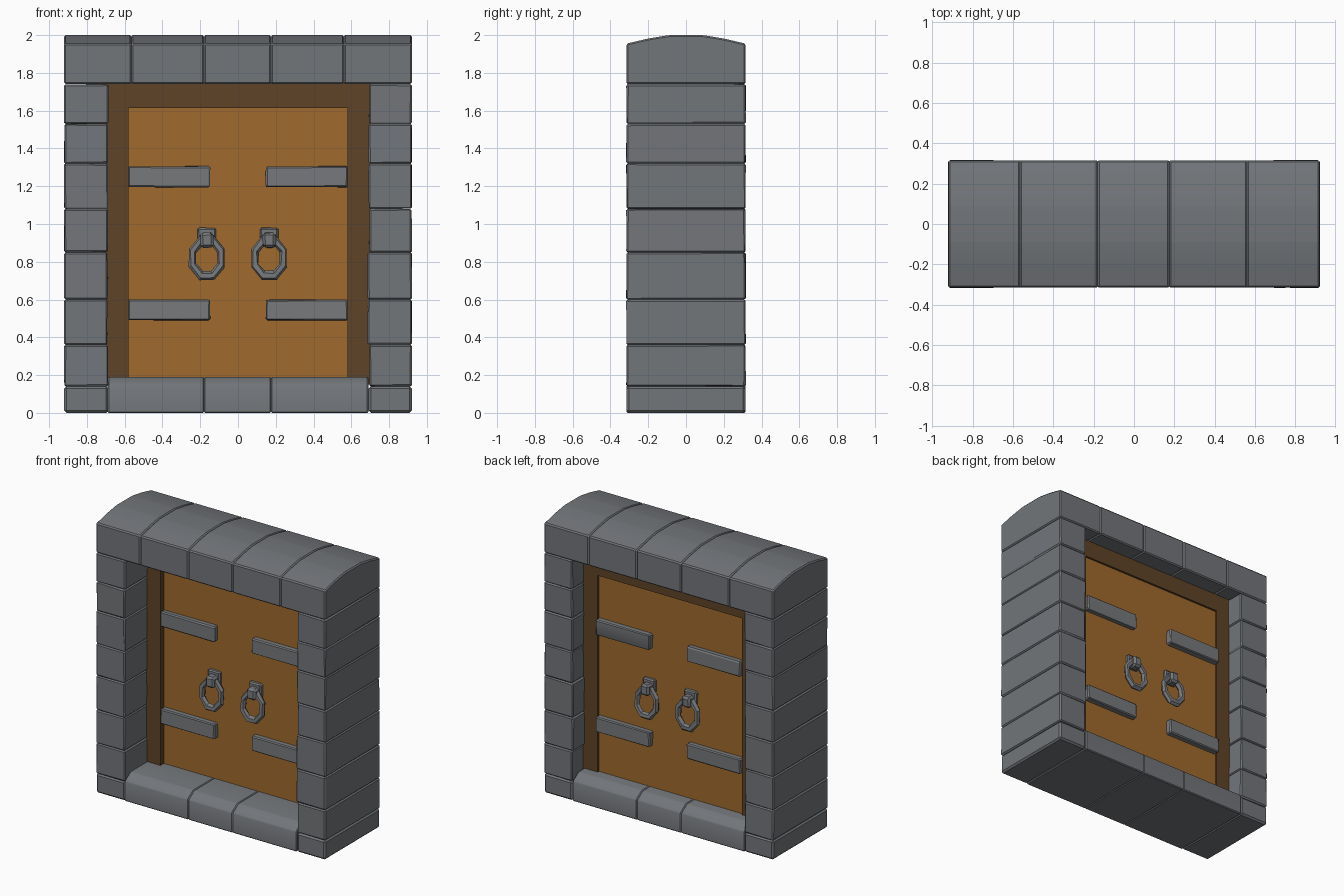
import bpy, bmesh, math, random
from mathutils import Matrix, Vector

random.seed(4)
if "Cube" in bpy.data.objects:
    bpy.data.objects.remove(bpy.data.objects["Cube"], do_unlink=True)


def material(name, rgb):
    m = bpy.data.materials.new(name)
    m.use_nodes = True
    m.diffuse_color = (*rgb, 1)
    m.node_tree.nodes["Principled BSDF"].inputs["Base Color"].default_value = (*rgb, 1)
    return m


stone = material("grey stone", (0.17, 0.18, 0.195))
wood = material("orange wood", (0.35, 0.145, 0.026))
dark_wood = material("dark wood", (0.115, 0.057, 0.02))
iron = material("grey iron", (0.185, 0.19, 0.2))


def finish(name, bm, mat, bevel=0.0, jitter=0.0, angle=30):
    if bevel:
        bmesh.ops.bevel(bm, geom=bm.edges[:], offset=bevel, segments=1,
                        affect='EDGES', clamp_overlap=True)
    for v in bm.verts:
        v.co += Vector([random.uniform(-jitter, jitter) for _ in range(3)])
    bmesh.ops.recalc_face_normals(bm, faces=bm.faces[:])
    me = bpy.data.meshes.new(name)
    bm.to_mesh(me)
    bm.free()
    me.materials.append(mat)
    ob = bpy.data.objects.new(name, me)
    bpy.context.collection.objects.link(ob)
    bpy.ops.object.select_all(action='DESELECT')
    ob.select_set(True)
    bpy.context.view_layer.objects.active = ob
    bpy.ops.object.shade_smooth_by_angle(angle=math.radians(angle))
    return ob


def prism(name, profile, x0, x1, mat, bevel=0.0, jitter=0.0):
    """Extrude a (y, z) profile from x0 to x1."""
    bm = bmesh.new()
    face = bm.faces.new([bm.verts.new((x0, y, z)) for y, z in profile])
    ext = bmesh.ops.extrude_face_region(bm, geom=[face])
    bmesh.ops.translate(bm, vec=(x1 - x0, 0, 0),
                        verts=[g for g in ext["geom"] if isinstance(g, bmesh.types.BMVert)])
    return finish(name, bm, mat, bevel, jitter)


def box(name, x, y, z, mat, bevel=0.0, jitter=0.0):
    """Box from (low, high) ranges."""
    profile = [(y[0], z[0]), (y[1], z[0]), (y[1], z[1]), (y[0], z[1])]
    return prism(name, profile, min(x), max(x), mat, bevel, jitter)


D = 0.315      # half depth of the stone surround
W = 0.92       # half width
INNER = 0.69   # half width of the opening

# Lintel stones with a gently crowned top
crown = [(-D, 1.74), (D, 1.74), (D, 1.955), (0.2, 1.982), (0.09, 2.0),
         (-0.09, 2.0), (-0.2, 1.982), (-D, 1.955)]
joints = [-W, -0.565, -0.18, 0.175, 0.56, W]
for i, (a, b) in enumerate(zip(joints, joints[1:])):
    prism(f"lintel_stone_{i}", crown, a, b, stone, 0.008)

# Sill stones, the middle ones with sloped front and back lips
sill = [(-D, 0), (D, 0), (D, 0.145), (0.25, 0.19), (-0.25, 0.19), (-D, 0.145)]
joints = [-INNER, -0.18, 0.175, INNER]
for i, (a, b) in enumerate(zip(joints, joints[1:])):
    prism(f"sill_stone_{i}", sill, a, b, stone, 0.006)

# Side columns of stacked stones standing on corner stones
rows = [0, 0.14, 0.36, 0.6, 0.85, 1.08, 1.32, 1.53, 1.74]
for side, label in ((1, "left"), (-1, "right")):
    for i, (a, b) in enumerate(zip(rows, rows[1:])):
        inner = INNER + random.uniform(-0.006, 0.006)
        box(f"{label}_column_stone_{i}", (side * inner, side * W), (-D, D), (a, b),
            stone, 0.012 if i == 0 else 0.008, 0.002 if i else 0)

# Dark wooden door frame
for side, label in ((1, "left"), (-1, "right")):
    box(f"{label}_door_jamb", (side * 0.58, side * 0.72), (-0.06, 0.185), (0.15, 1.76), dark_wood)
box("door_head", (-0.6, 0.6), (-0.06, 0.185), (1.615, 1.76), dark_wood)

# Double door, one leaf per side
for side, label in ((1, "left"), (-1, "right")):
    box(f"{label}_door_leaf", (0, side * 0.59), (-0.02, 0.17), (0.15, 1.63), wood)


def ring(name, x, y, tilt):
    """Chunky eight-sided pull ring hanging in the door plane."""
    bm = bmesh.new()
    n, m = 8, 6
    loops = []
    for i in range(n):
        a = math.tau * (i + 0.5) / n
        r = [0.081 + 0.021 * math.cos(math.tau * j / m) for j in range(m)]
        loops.append([bm.verts.new((r[j] * math.cos(a),
                                    0.021 * math.sin(math.tau * j / m),
                                    1.25 * r[j] * math.sin(a))) for j in range(m)])
    for i in range(n):
        for j in range(m):
            p, q, k = loops[i], loops[(i + 1) % n], (j + 1) % m
            bm.faces.new((p[j], q[j], q[k], p[k]))
    bmesh.ops.transform(bm, verts=bm.verts[:],
                        matrix=Matrix.Translation((x, y, 0.82)) @ Matrix.Rotation(tilt, 4, 'X'))
    finish(name, bm, iron, jitter=0.003)


# Hinge straps and pull rings on both faces
for facing, face_y, end in ((-1, -0.02, "front"), (1, 0.17, "back")):
    def out(d0, d1):
        return tuple(sorted((face_y + facing * d0, face_y + facing * d1)))
    for side, label in ((1, "left"), (-1, "right")):
        tag = f"{end}_{label}"
        for z0, z1, level in ((0.49, 0.6, "lower"), (1.195, 1.305, "upper")):
            box(f"{tag}_{level}_hinge_strap", (side * 0.148, side * 0.582),
                out(-0.01, 0.04), (z0, z1), iron, 0.008, 0.002)
        x = side * 0.165
        box(f"{tag}_ring_plate", (x - 0.048, x + 0.048), out(-0.01, 0.025),
            (0.88, 0.98), iron, 0.008, 0.002)
        box(f"{tag}_ring_clasp", (x - 0.034, x + 0.034), out(0.0, 0.075),
            (0.875, 0.955), iron, 0.014, 0.002)
        ring(f"{tag}_pull_ring", x, face_y + facing * 0.045, facing * 0.08)
